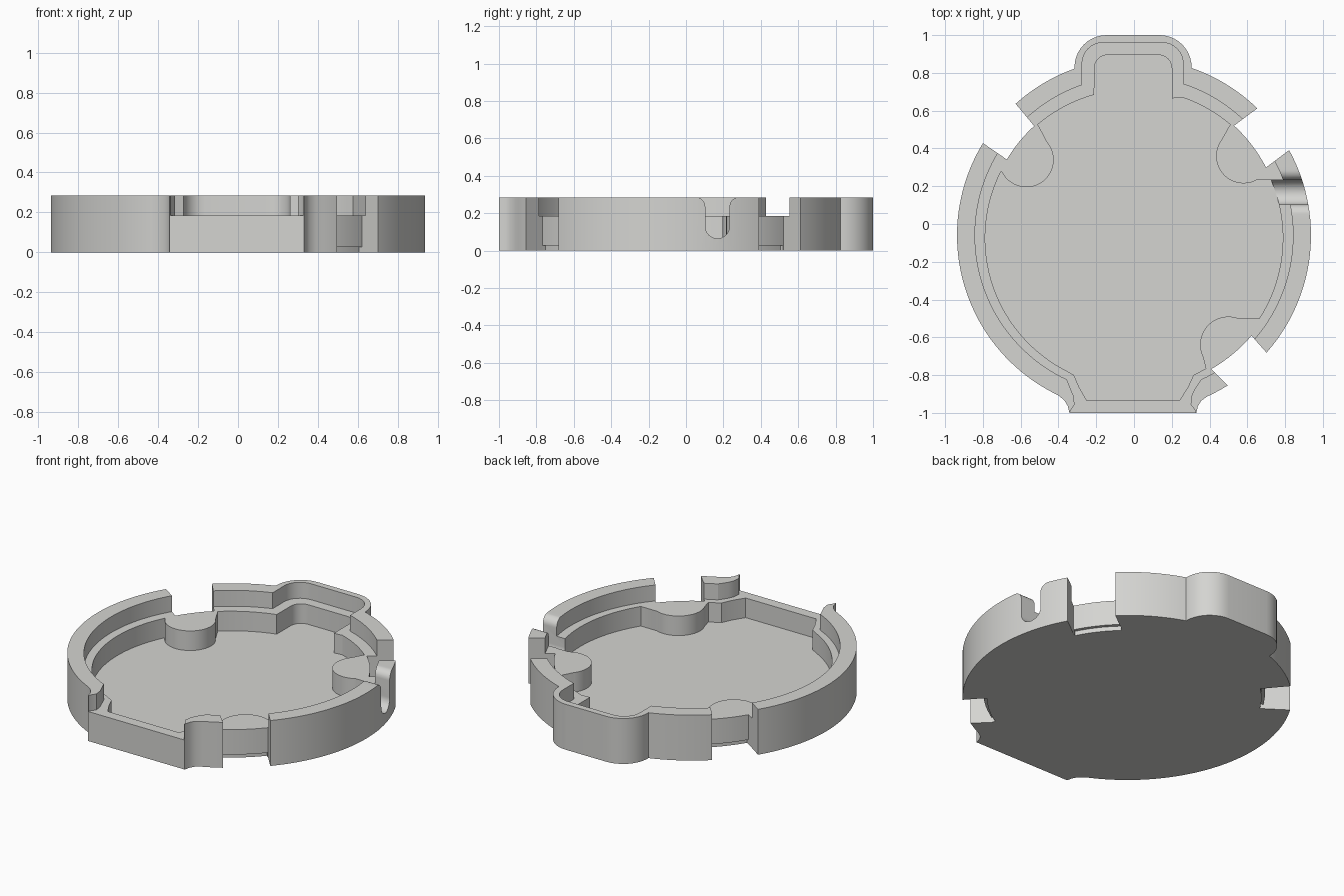
import bpy, bmesh, math

if "Cube" in bpy.data.objects:
    bpy.data.objects.remove(bpy.data.objects["Cube"])

H, LEDGE, FLOOR = 0.285, 0.185, 0.062


def arc(cx, cy, r, a0, a1, n):
    return [(cx + r * math.cos(math.radians(a0 + (a1 - a0) * i / n)),
             cy + r * math.sin(math.radians(a0 + (a1 - a0) * i / n))) for i in range(n + 1)]


def prism(name, pts, lo, hi, along_x=False):
    """Extrude an outline upward, or a (y, z) outline along x."""
    bm = bmesh.new()
    at = (lambda p, h: (h, p[0], p[1])) if along_x else (lambda p, h: (p[0], p[1], h))
    a = [bm.verts.new(at(p, lo)) for p in pts]
    b = [bm.verts.new(at(p, hi)) for p in pts]
    bm.faces.new(a[::-1])
    bm.faces.new(b)
    for i in range(len(pts)):
        j = (i + 1) % len(pts)
        bm.faces.new((a[i], a[j], b[j], b[i]))
    bmesh.ops.recalc_face_normals(bm, faces=bm.faces)
    me = bpy.data.meshes.new(name)
    bm.to_mesh(me)
    bm.free()
    ob = bpy.data.objects.new(name, me)
    bpy.context.collection.objects.link(ob)
    return ob


def cut(target, cutter):
    """Subtract the cutter from the target and discard it."""
    m = target.modifiers.new("cut", 'BOOLEAN')
    m.operation, m.solver, m.object = 'DIFFERENCE', 'EXACT', cutter
    bpy.context.view_layer.objects.active = target
    bpy.ops.object.modifier_apply(modifier=m.name)
    bpy.data.objects.remove(cutter, do_unlink=True)


# Solid body: round with a rounded tab at the back and a flat front
outer = (arc(0, -0.06, 0.937, -65.4, 71, 56)
         + arc(0.135, 0.83, 0.17, 0, 90, 10) + arc(-0.145, 0.83, 0.17, 90, 180, 10)
         + arc(0, -0.06, 0.937, 109.6, 244.8, 56)
         + [(-0.368, -0.935), (-0.350, -0.965), (-0.342, -1),
            (0.33, -1), (0.338, -0.965), (0.356, -0.935)])
body = prism("tray", outer, 0, H)

# Upper recess, leaving the ledge and opening through the front wall
upper = (arc(0, -0.06, 0.842, -65, 72, 56)
         + arc(0.15, 0.85, 0.11, 0, 90, 8) + arc(-0.165, 0.85, 0.11, 90, 180, 8)
         + arc(0, -0.06, 0.842, 109, 245, 56)
         + [(-0.335, -0.875), (-0.32, -0.91), (-0.315, -0.955), (-0.335, -0.985),
            (-0.342, -1.01), (-0.342, -1.1),
            (0.33, -1.1), (0.33, -1.01), (0.322, -0.985), (0.30, -0.955),
            (0.305, -0.91), (0.32, -0.875)])
cut(body, prism("upper_cutter", upper, LEDGE, 0.5))

# Lower pocket down to the floor, keeping three bosses
lower = (arc(0, -0.075, 0.788, -62.5, 71, 56) + [(0.2, 0.665)]
         + arc(0.13, 0.825, 0.07, 0, 90, 6) + arc(-0.14, 0.825, 0.07, 90, 180, 6)
         + arc(0, -0.075, 0.788, 105.5, 242.5, 56)
         + [(-0.318, -0.80), (-0.29, -0.865), (-0.25, -0.935),
            (0.24, -0.935), (0.285, -0.865), (0.315, -0.80)])
pocket = prism("pocket_cutter", lower, FLOOR, 0.23)
bosses = [
    (-0.57, 0.34, 0.145, [(-0.57, 0.34), (-0.458, 0.43), (-0.505, 0.52), (-0.7, 0.8),
                          (-0.9, 0.4), (-0.705, 0.28), (-0.66, 0.235)]),
    (0.58, 0.36, 0.145, [(0.58, 0.36), (0.59, 0.235), (0.9, 0.235), (0.9, 0.5),
                         (0.7, 0.7), (0.505, 0.52), (0.455, 0.43)]),
    (0.5, -0.64, 0.15, [(0.5, -0.64), (0.364, -0.70), (0.383, -0.775), (0.5, -1),
                        (0.9, -0.8), (0.9, -0.5), (0.55, -0.5)])]
for x, y, r, web in bosses:
    cut(pocket, prism("boss", arc(x, y, r, 0, 352.5, 47), -0.1, 0.5))
    cut(pocket, prism("boss_web", web, -0.1, 0.6))
cut(body, pocket)

# Three wall notches beside the bosses, undercut at the floor
notches = [
    (0.784, 132.4, 149.2, [(-0.97, 0.545), (-0.73, 0.76)]),
    (0.786, 47.6, 27.2, [(0.94, 0.48), (0.77, 0.70)]),
    (0.818, -40.5, -60, [(0.57, -0.93), (0.78, -0.77)])]
for r, a0, a1, ends in notches:
    cut(body, prism("notch_cutter", arc(0, -0.06, r, a0, a1, 8) + ends, -0.1, 0.5))
    cut(body, prism("undercut_cutter", arc(0, -0.06, r - 0.02, a0, a1, 8) + ends, -0.1, 0.028))

# Cable slot in the right wall: round bottom and flared top
slot = (arc(0.168, 0.13, 0.065, 180, 360, 20)
        + arc(0.283, 0.235, 0.05, 180, 90, 8) + [(0.283, 0.5), (0.053, 0.5)]
        + arc(0.053, 0.235, 0.05, 90, 0, 8))
cut(body, prism("slot_cutter", slot, 0.72, 1.1, along_x=True))

# Grey plastic
mat = bpy.data.materials.new("warm_grey")
mat.diffuse_color = (0.66, 0.66, 0.64, 1)
mat.use_nodes = True
mat.node_tree.nodes["Principled BSDF"].inputs["Base Color"].default_value = mat.diffuse_color
body.data.materials.clear()
body.data.materials.append(mat)
for p in body.data.polygons:
    p.material_index = 0
bpy.ops.object.select_all(action='DESELECT')
body.select_set(True)
bpy.context.view_layer.objects.active = body
bpy.ops.object.shade_smooth_by_angle(angle=math.radians(25))
